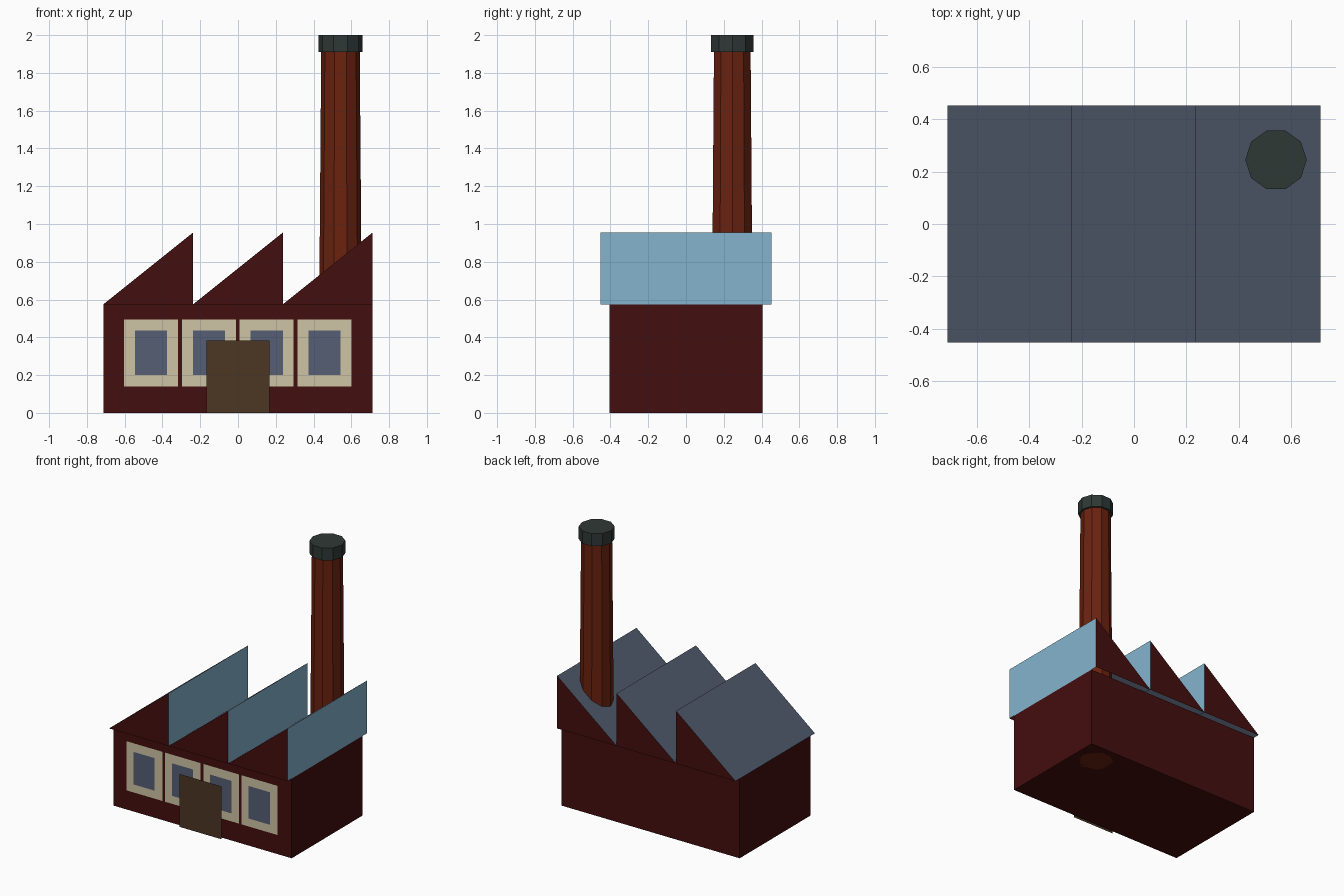
import bpy
from mathutils import Matrix, Vector

cube = bpy.data.objects.get("Cube")
if cube:
    bpy.data.objects.remove(cube, do_unlink=True)


def material(name, rgb):
    """Flat material from 0-255 sRGB values, stored as linear."""
    lin = [((c / 255 + 0.055) / 1.055) ** 2.4 for c in rgb]
    m = bpy.data.materials.new(name)
    m.use_nodes = True
    m.diffuse_color = (*lin, 1)
    m.node_tree.nodes["Principled BSDF"].inputs["Base Color"].default_value = (*lin, 1)
    return m


WALL = material("dark red wall", (68, 14, 14))
ROOF = material("slate roof", (79, 89, 107))
GLASS = material("pale blue glass", (132, 180, 206))
BRICK = material("chimney brick", (106, 34, 15))
CAP = material("charcoal cap", (47, 56, 54))
FRAME = material("cream frame", (207, 196, 166))
PANE = material("grey blue pane", (85, 95, 115))
DOOR = material("brown door", (76, 54, 36))

HALF_X, HALF_Y = 0.7125, 0.405
EAVE, RIDGE, ROOF_Y = 0.575, 0.955, 0.453


def build(name, verts, faces, mats, indices=None):
    mesh = bpy.data.meshes.new(name)
    mesh.from_pydata(verts, [], faces)
    for m in mats:
        mesh.materials.append(m)
    for poly, i in zip(mesh.polygons, indices or [0] * len(faces)):
        poly.material_index = i
    obj = bpy.data.objects.new(name, mesh)
    bpy.context.collection.objects.link(obj)
    return obj


def front_panel(name, x0, x1, z0, z1, y, mat):
    """Upright flat panel facing the front."""
    build(name, [(x0, y, z0), (x1, y, z0), (x1, y, z1), (x0, y, z1)], [(0, 1, 2, 3)], [mat])


def tapered_column(name, centre, r0, r1, z0, z1, mat):
    bpy.ops.mesh.primitive_cone_add(vertices=10, radius1=r0, radius2=r1, depth=z1 - z0,
                                    location=(*centre, (z0 + z1) / 2))
    obj = bpy.context.object
    obj.name = obj.data.name = name
    # Turn the ring so that corners point along x
    obj.data.transform(Matrix.Rotation(1.5707963, 4, "Z"))
    obj.data.materials.append(mat)


# Main building
bpy.ops.mesh.primitive_cube_add(size=1, location=(0, 0, EAVE / 2))
body = bpy.context.object
body.name = body.data.name = "main_building"
body.data.transform(Matrix.Diagonal((2 * HALF_X, 2 * HALF_Y, EAVE, 1)))
body.data.materials.append(WALL)

# Sawtooth roof: red gables, slate slope, glazed upright; open underneath
tooth = 2 * HALF_X / 3
for i in range(3):
    x0 = -HALF_X + i * tooth
    x1 = x0 + tooth
    profile = [(x0, EAVE), (x1, EAVE), (x1, RIDGE)]
    verts = [Vector((x, y, z)) for y in (-ROOF_Y, ROOF_Y) for x, z in profile]
    faces = [(0, 1, 2), (5, 4, 3), (0, 2, 5, 3), (1, 4, 5, 2)]
    build(f"roof_tooth_{i + 1}", verts, faces, [WALL, ROOF, GLASS], [0, 0, 1, 2])

# Chimney
STACK = (0.5425, 0.245)
tapered_column("chimney_shaft", STACK, 0.117, 0.102, 0, 1.92, BRICK)
tapered_column("chimney_cap", STACK, 0.1175, 0.1175, 1.91, 2, CAP)

# Windows
for i in range(4):
    cx = -0.461 + i * 0.3065
    front_panel(f"window_frame_{i + 1}", cx - 0.143, cx + 0.143, 0.14, 0.495,
                -HALF_Y - 0.004, FRAME)
    front_panel(f"window_pane_{i + 1}", cx - 0.085, cx + 0.085, 0.2, 0.435,
                -HALF_Y - 0.008, PANE)

# Door
front_panel("door", -0.168, 0.168, 0, 0.382, -HALF_Y - 0.022, DOOR)
